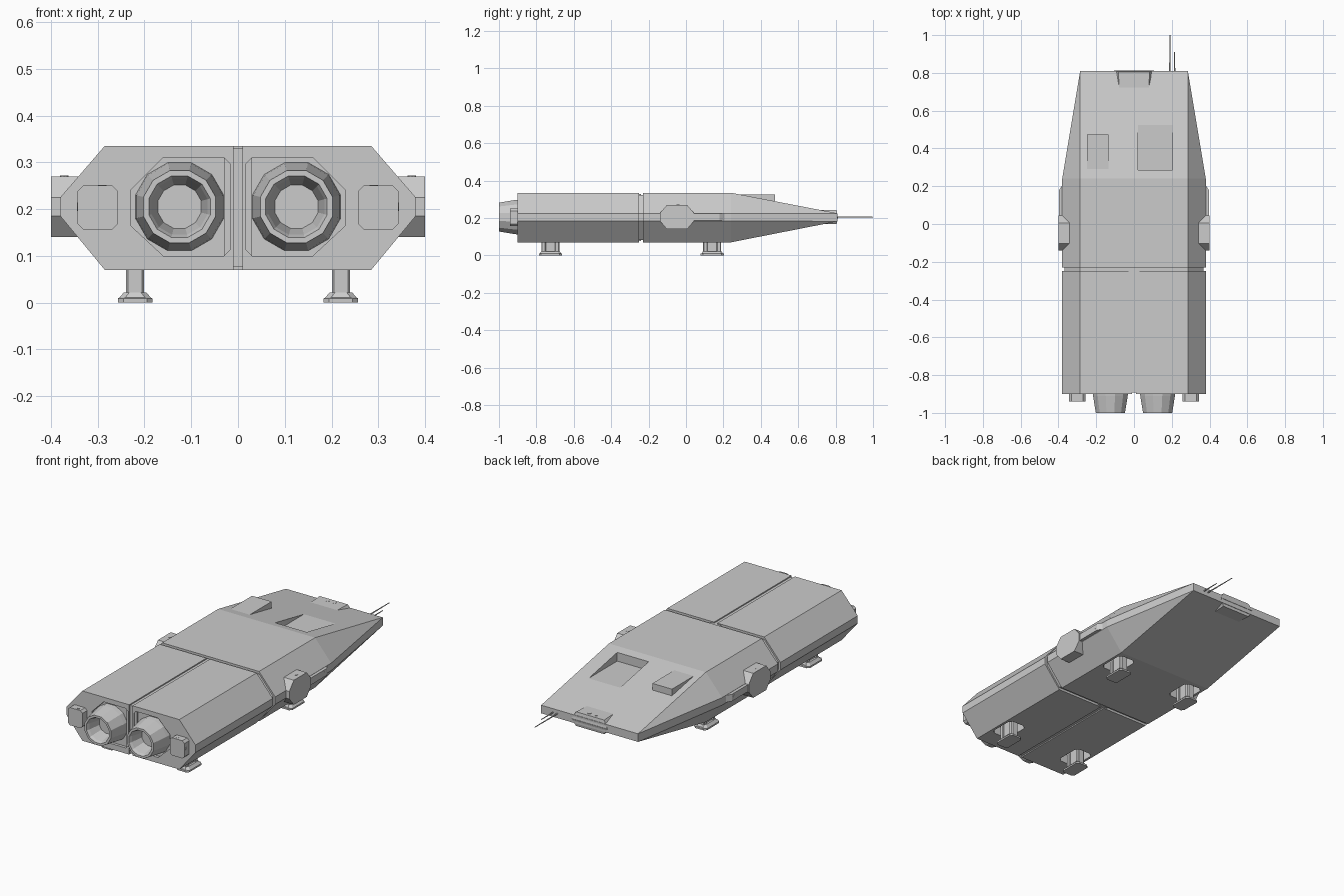
import bpy, bmesh, math

if "Cube" in bpy.data.objects:
    bpy.data.objects.remove(bpy.data.objects["Cube"])

def loft(name, rings, mirror=False, closed=False):
    """Skin a series of matching point rings; cap the ends unless closed."""
    bm = bmesh.new()
    vs = [[bm.verts.new(p) for p in r] for r in rings]
    n = len(vs[0])
    for a, b in zip(vs, vs[1:] + ([vs[0]] if closed else [])):
        for i in range(n):
            bm.faces.new((a[i], a[(i + 1) % n], b[(i + 1) % n], b[i]))
    if not closed:
        bm.faces.new(vs[0])
        bm.faces.new(vs[-1])
    bmesh.ops.remove_doubles(bm, verts=bm.verts, dist=1e-5)
    bmesh.ops.recalc_face_normals(bm, faces=bm.faces)
    me = bpy.data.meshes.new(name)
    bm.to_mesh(me)
    bm.free()
    ob = bpy.data.objects.new(name, me)
    bpy.context.collection.objects.link(ob)
    if mirror:
        m = ob.modifiers.new("mirror", 'MIRROR')
        m.use_mirror_merge = False
        apply(ob, m)
    return ob

def apply(ob, mod):
    bpy.context.view_layer.objects.active = ob
    bpy.ops.object.modifier_apply(modifier=mod.name)

def cut(ob, cutter):
    m = ob.modifiers.new("cut", 'BOOLEAN')
    m.operation, m.solver, m.object = 'DIFFERENCE', 'EXACT', cutter
    apply(ob, m)
    bpy.data.objects.remove(cutter)

def octo(u, v, hu, hv, cu=0, cv=None):
    """Rectangle with chamfered corners as 2D points."""
    cv = cu if cv is None else cv
    q = [(hu, hv - cv), (hu - cu, hv), (cu - hu, hv), (-hu, hv - cv),
         (-hu, cv - hv), (cu - hu, -hv), (hu - cu, -hv), (hu, cv - hv)]
    return [(u + a, v + b) for a, b in q]

def along(axis, pts, t):
    if axis == 'x':
        return [(t, a, b) for a, b in pts]
    if axis == 'y':
        return [(a, t, b) for a, b in pts]
    return [(a, b, t) for a, b in pts]

def box(name, x0, x1, y0, y1, z0, z1, mirror=False):
    r = [(x0, y0), (x1, y0), (x1, y1), (x0, y1)]
    return loft(name, [along('z', r, z0), along('z', r, z1)], mirror)

def circle(u, v, r, n, off=0.0):
    return [(u + r * math.cos(2 * math.pi * (i + off) / n),
             v + r * math.sin(2 * math.pi * (i + off) / n)) for i in range(n)]

def port(name, axis, u, v, t0, t1, mirror=True):
    c = circle(u, v, 0.009, 8)
    loft(name, [along(axis, c, t0), along(axis, c, t1)], mirror)

# Hull cross-section
def section(d=0.0):
    return [(.285, .335 - d), (.38 - d, .225), (.38 - d, .185), (.285, .07 + d),
            (-.285, .07 + d), (-.38 + d, .185), (-.38 + d, .225), (-.285, .335 - d)]

nose = [(.285, .225), (.285, .225), (.285, .182), (.285, .182),
        (-.285, .182), (-.285, .182), (-.285, .225), (-.285, .225)]

# Forward hull tapering to the nose
front = loft("forward_hull", [along('y', section(), -.23), along('y', section(), .24),
                              along('y', nose, .81)])
# Rear hull halves separated by a centre groove
half = section()[:4] + [(.01, .07), (.01, .335)]
rear = loft("rear_hull", [along('y', half, -.9), along('y', half, -.25)], True)
# Cores forming the groove floors
loft("cross_groove_core", [along('y', section(.012), -.28), along('y', section(.012), -.2)])
box("centre_groove_core", -.03, .03, -.892, -.24, .076, .329)

# Wedge recess on the nose deck, landing bays and engine recesses
cut(front, box("cutter", .02, .205, .285, .53, .28, .4))
for hull, y in ((front, .14), (rear, -.725)):
    bay = octo(.22, y, .052, .075, .018)
    cut(hull, loft("cutter", [along('z', bay, .05), along('z', bay, .12)], True))
panel = [(.03, .31), (.16, .31), (.23, .24), (.23, .165), (.16, .10), (.03, .10),
         (.017, .113), (.017, .297)]
cut(rear, loft("cutter", [along('y', panel, -.95), along('y', panel, -.885)], True))

# Engine nozzles
prof = [(.098, -.88), (.095, -.91), (.08, -1.0), (.068, -1.0), (.062, -.985), (.048, -.92)]
loft("engine_nozzle", [along('y', circle(.125, .205, r, 12, .5), y) for r, y in prof], True)

# Rear manoeuvring thrusters
blk = octo(.3, .203, .043, .047, .012)
loft("rear_thruster", [along('y', blk, -.89), along('y', blk, -.94)], True)
port("rear_thruster_port_side", 'x', -.922, .205, .335, .3445)
port("rear_thruster_port_top", 'z', .29, -.922, .24, .2515)

# Side pods with forward arm
pod = octo(-.048, .205, .092, .065, .038, .045)
loft("side_pod", [along('x', pod, .34), along('x', pod, .40)], True)
port("side_pod_port", 'z', .372, -.043, .26, .2715)
arm = [(.37, .02), (.396, .02), (.396, .18), (.38, .205), (.37, .205)]
loft("pod_arm", [along('z', arm, .187), along('z', arm, .224)], True)
port("pod_arm_port", 'x', .16, .206, .39, .397)

# Sensor blocks above and below the nose
for name, z0, z1 in (("nose_sensor", .205, .242), ("lower_nose_sensor", .202, .167)):
    loft(name, [along('z', [(-.105, .7), (.105, .7), (.105, .812), (-.105, .812)], z0),
                along('z', [(-.078, .72), (.078, .72), (.083, .805), (-.083, .805)], z1)])
port("nose_sensor_port", 'z', .02, .782, .235, .2435)

# Raised deck box
box("deck_box", -.25, -.135, .287, .475, .25, .325)

# Antennas
for name, x, end in (("long_antenna", .19, 1.0), ("short_antenna", .215, .91)):
    loft(name, [along('y', circle(x, .205, .004, 6), .79),
                along('y', circle(x, .205, .002, 6), end)])

# Landing gear
for tag, y in (("front", .14), ("rear", -.725)):
    foot = [(.037, .062, 0), (.037, .062, .009), (.033, .056, .011), (.024, .05, .022)]
    loft(tag + "_landing_pad", [along('z', octo(.22, y, a, b, .012), z) for a, b, z in foot], True)
    box(tag + "_leg_web", .207, .233, y - .03, y + .03, .015, .12, True)
    for k in (-1, 1):
        strut = octo(.22, y + k * .036, .019, .012, .004)
        loft(tag + "_leg_strut", [along('z', strut, .015), along('z', strut, .12)], True)
